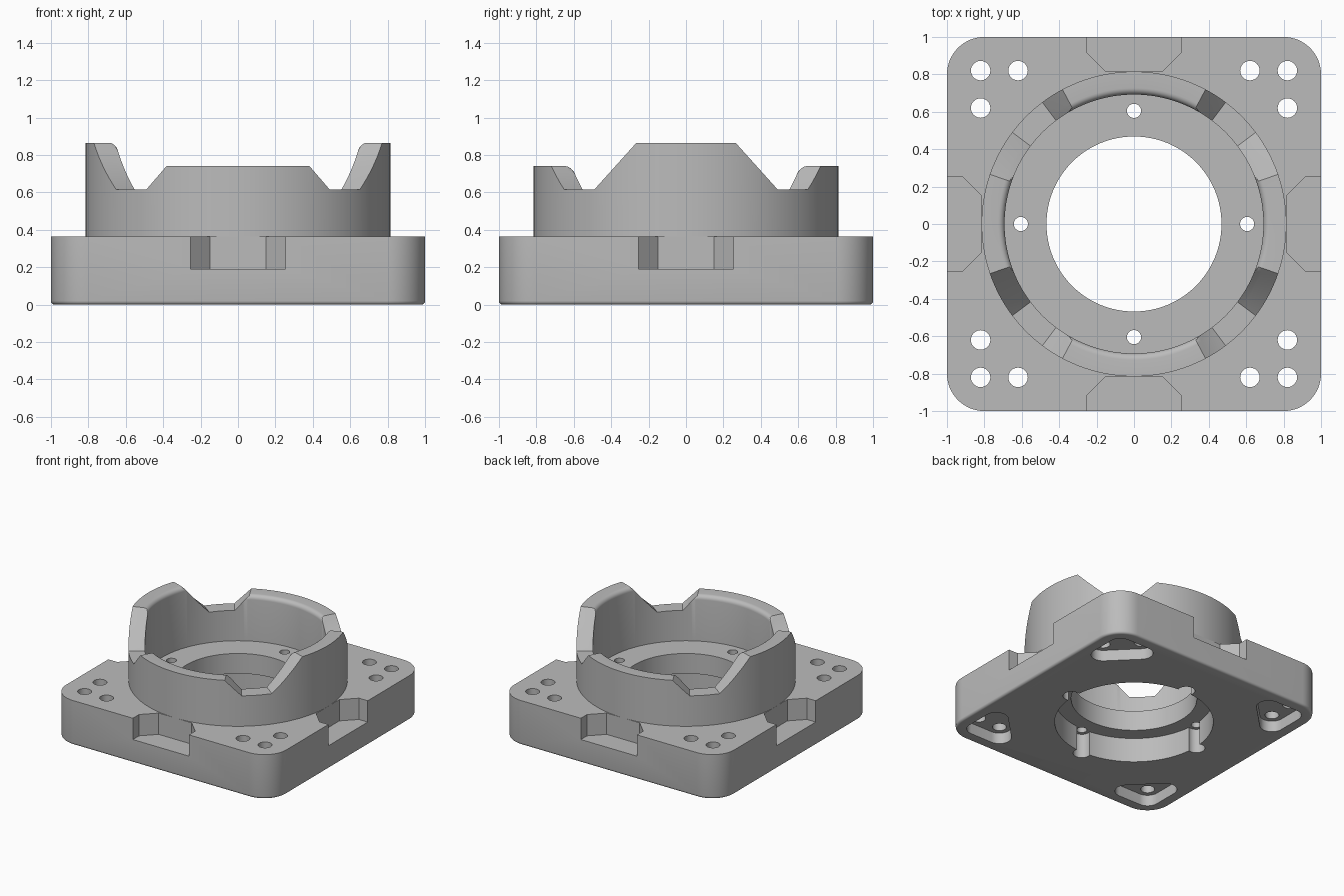
import bpy, bmesh, math
from math import pi, sin, cos, radians
from mathutils import Vector, Matrix

if "Cube" in bpy.data.objects:
    bpy.data.objects.remove(bpy.data.objects["Cube"], do_unlink=True)

grey = bpy.data.materials.new("plain grey")
grey.use_nodes = True
colour = (0.5, 0.5, 0.5, 1)
grey.diffuse_color = colour
grey.node_tree.nodes["Principled BSDF"].inputs["Base Color"].default_value = colour

TOP = 0.365          # top of the base plate
RECESS = 0.2         # depth of the underside recess


def make_object(name, bm):
    bmesh.ops.recalc_face_normals(bm, faces=bm.faces)
    mesh = bpy.data.meshes.new(name)
    bm.to_mesh(mesh)
    bm.free()
    mesh.materials.append(grey)
    obj = bpy.data.objects.new(name, mesh)
    bpy.context.collection.objects.link(obj)
    return obj


def rounded(centres, r, n):
    """Outline of a convex polygon grown by r with round corners."""
    pts = []
    count = len(centres)
    for i, c in enumerate(centres):
        a = Vector(c) - Vector(centres[i - 1])
        b = Vector(centres[(i + 1) % count]) - Vector(c)
        start = math.atan2(a.y, a.x) - pi / 2
        turn = (math.atan2(b.y, b.x) - pi / 2 - start) % (2 * pi)
        for k in range(n + 1):
            t = start + turn * k / n
            pts.append((c[0] + r * cos(t), c[1] + r * sin(t)))
    return pts


def circle(x, y, r, n):
    return [(x + r * cos(2 * pi * k / n), y + r * sin(2 * pi * k / n)) for k in range(n)]


def prism(outline, z0, z1, turn=0):
    bm = bmesh.new()
    face = bm.faces.new([bm.verts.new((x, y, z0)) for x, y in outline])
    ext = bmesh.ops.extrude_face_region(bm, geom=[face])["geom"]
    moved = [v for v in ext if isinstance(v, bmesh.types.BMVert)]
    bmesh.ops.translate(bm, verts=moved, vec=(0, 0, z1 - z0))
    bmesh.ops.rotate(bm, verts=bm.verts, matrix=Matrix.Rotation(turn, 3, 'Z'))
    return bm


def cut(target, outline, z0, z1, turn=0):
    cutter = make_object("cutter", prism(outline, z0, z1, turn))
    cutter.hide_render = True
    mod = target.modifiers.new("cut", 'BOOLEAN')
    mod.operation = 'DIFFERENCE'
    mod.solver = 'EXACT'
    mod.object = cutter
    bpy.context.view_layer.objects.active = target
    bpy.ops.object.modifier_apply(modifier=mod.name)
    bpy.data.objects.remove(cutter, do_unlink=True)


def smooth(obj):
    bpy.ops.object.select_all(action='DESELECT')
    obj.select_set(True)
    bpy.context.view_layer.objects.active = obj
    bpy.ops.object.shade_smooth_by_angle(angle=radians(28))


# Base plate with round corners and a softened bottom edge
square = [(-0.8, -0.8), (0.8, -0.8), (0.8, 0.8), (-0.8, 0.8)]
bm = prism(rounded(square, 0.2, 16), 0, TOP)
rim = [e for e in bm.edges if all(v.co.z < 0.001 for v in e.verts)]
bmesh.ops.bevel(bm, geom=rim, offset=0.02, segments=4, profile=0.5, affect='EDGES')
base = make_object("base_plate", bm)

# Centre bore and wide recess underneath
cut(base, circle(0, 0, 0.59, 96), -0.1, RECESS)
cut(base, circle(0, 0, 0.468, 96), -0.1, 0.6)

# Details repeated on each side and corner
notch = [(-0.255, -1.1), (0.255, -1.1), (0.255, -0.92), (0.15, -0.815),
         (-0.15, -0.815), (-0.255, -0.92)]
corner = [(0.62, 0.82), (0.82, 0.62), (0.82, 0.82)]
for k in range(4):
    turn = k * pi / 2
    cut(base, notch, 0.19, 0.6, turn)
    cut(base, circle(0.605, 0, 0.065, 32), -0.1, RECESS, turn)
    cut(base, circle(0.605, 0, 0.038, 24), 0.1, 0.6, turn)
    cut(base, rounded(corner, 0.09, 12), -0.1, 0.09, turn)
    for x, y in corner:
        cut(base, circle(x, y, 0.052, 32), 0.05, 0.6, turn)
smooth(base)

# Collar: tall sides, lower front and back, four sloped gaps between
INNER, OUTER, FILLET = 0.692, 0.815, 0.035
TALL, LOW, GAP = 0.865, 0.74, 0.615


def ramp(v, v0, v1, z0, z1):
    return z0 + (z1 - z0) * (v - v0) / (v1 - v0)


def heights(deg):
    """Plateau height and cut height at one angle."""
    a = abs((deg + 90) % 180 - 90)
    x, y = cos(radians(a)), sin(radians(a))
    s19, s37 = sin(radians(19)), sin(radians(37))
    if a < 45:
        return TALL, max(GAP, ramp(y, s19, s37, TALL, GAP))
    s28 = sin(radians(28))
    return LOW, max(GAP, ramp(x, s28, s37, LOW, GAP))


bm = bmesh.new()
rings = []
for deg in range(360):
    plateau, limit = heights(deg)
    section = [(OUTER, TOP - 0.01), (INNER, TOP - 0.01)]
    for k in range(7):
        t = k * pi / 12
        section.append((INNER + FILLET * (1 - cos(t)),
                        min(limit, plateau - FILLET * (1 - sin(t)))))
    section.append((OUTER, min(limit, plateau)))
    c, s = cos(radians(deg)), sin(radians(deg))
    rings.append([bm.verts.new((r * c, r * s, z)) for r, z in section])
for i, ring in enumerate(rings):
    after = rings[(i + 1) % len(rings)]
    for j in range(len(ring)):
        m = (j + 1) % len(ring)
        bm.faces.new((ring[j], ring[m], after[m], after[j]))
collar = make_object("collar", bm)
smooth(collar)
